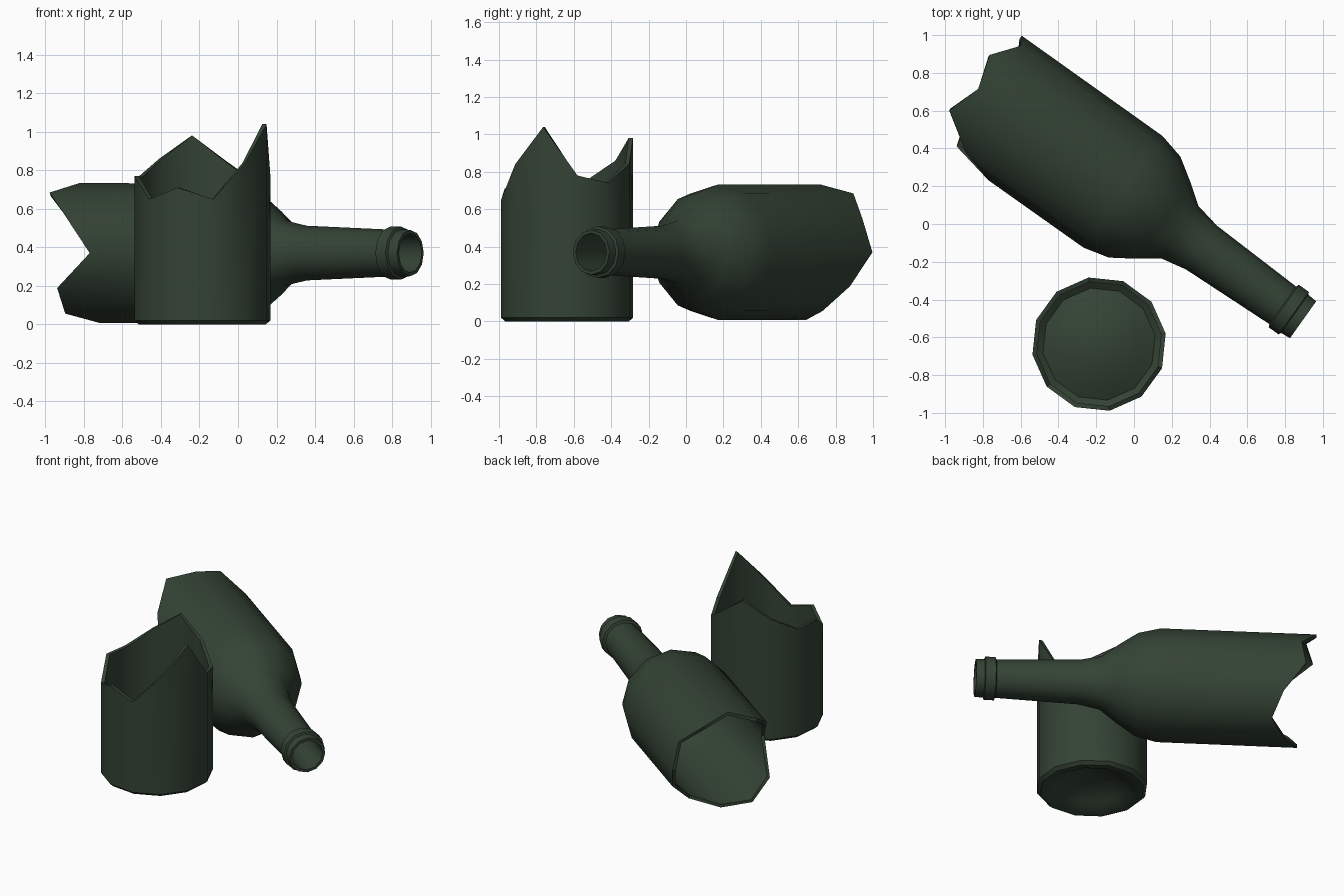
import bpy, bmesh, math
from mathutils import Vector

if "Cube" in bpy.data.objects:
    bpy.data.objects.remove(bpy.data.objects["Cube"])

SIDES = 12

glass = bpy.data.materials.new("dark_green_glass")
glass.diffuse_color = (0.034, 0.056, 0.035, 1)
glass.use_nodes = True
glass.node_tree.nodes["Principled BSDF"].inputs["Base Color"].default_value = glass.diffuse_color


def lathe(name, profile, jag, origin, axis, u, v, start=0.0, closed=False):
    """Spin (distance, radius) pairs; distance None follows the jagged break.
    Radius 0 makes a pole."""
    origin, axis, u, v = Vector(origin), Vector(axis), Vector(u), Vector(v)
    bm = bmesh.new()
    rings = []
    for s, r in profile:
        if r == 0:
            rings.append([bm.verts.new(origin + axis * s)] * SIDES)
            continue
        ring = []
        for i in range(SIDES):
            a = math.radians(start) + 2 * math.pi * i / SIDES
            h = jag[i] if s is None else s
            ring.append(bm.verts.new(origin + axis * h + (u * math.cos(a) + v * math.sin(a)) * r))
        rings.append(ring)
    pairs = list(zip(rings, rings[1:]))
    if closed:
        pairs.append((rings[-1], rings[0]))
    for a, b in pairs:
        for i in range(SIDES):
            j = (i + 1) % SIDES
            corners = list(dict.fromkeys((a[i], a[j], b[j], b[i])))
            bm.faces.new(corners)
    bmesh.ops.recalc_face_normals(bm, faces=bm.faces)
    me = bpy.data.meshes.new(name)
    bm.to_mesh(me)
    bm.free()
    me.materials.append(glass)
    ob = bpy.data.objects.new(name, me)
    bpy.context.collection.objects.link(ob)
    bpy.ops.object.select_all(action='DESELECT')
    ob.select_set(True)
    bpy.context.view_layer.objects.active = ob
    bpy.ops.object.shade_smooth_by_angle(angle=math.radians(42))
    return ob


# Standing bottom half: punt, wall, broken rim, inner wall, domed floor
base_jag = [0.78, 0.74, 0.845, 0.98, 0.86, 0.765, 0.77, 0.65, 0.71, 0.65, 0.84, 1.04]
base_profile = [(0.10, 0), (0.085, 0.13), (0.04, 0.23), (0.004, 0.285), (0, 0.335),
                (0.02, 0.357), (None, 0.357), (None, 0.333), (0.06, 0.333),
                (0.035, 0.30), (0.065, 0.24), (0.11, 0.13), (0.125, 0)]
lathe("broken_bottle_base", base_profile, base_jag, (-0.185, -0.636, 0),
      (0, 0, 1), (1, 0, 0), (0, 1, 0), start=9)

# Lying top half: lip, collar, neck, shoulder, body, broken rim, then inside back to lip
top_jag = [2.085, 2.06, 2.165, 2.11, 2.17, 1.966, 1.785, 2.027, 2.07, 1.98, 1.88, 1.947]
top_profile = [(0, 0.12), (0.055, 0.124), (0.06, 0.138), (0.125, 0.138), (0.132, 0.122),
               (0.66, 0.142), (0.80, 0.17), (0.91, 0.25), (1.03, 0.328), (1.17, 0.362),
               (None, 0.363), (None, 0.342), (1.17, 0.34), (1.03, 0.306), (0.91, 0.23),
               (0.80, 0.15), (0.66, 0.122), (0.13, 0.104), (0, 0.102)]
ang = math.radians(35.4)
lathe("broken_bottle_neck", top_profile, top_jag, (0.895, -0.507, 0.37),
      (-math.cos(ang), math.sin(ang), 0), (math.sin(ang), math.cos(ang), 0),
      (0, 0, 1), closed=True)
